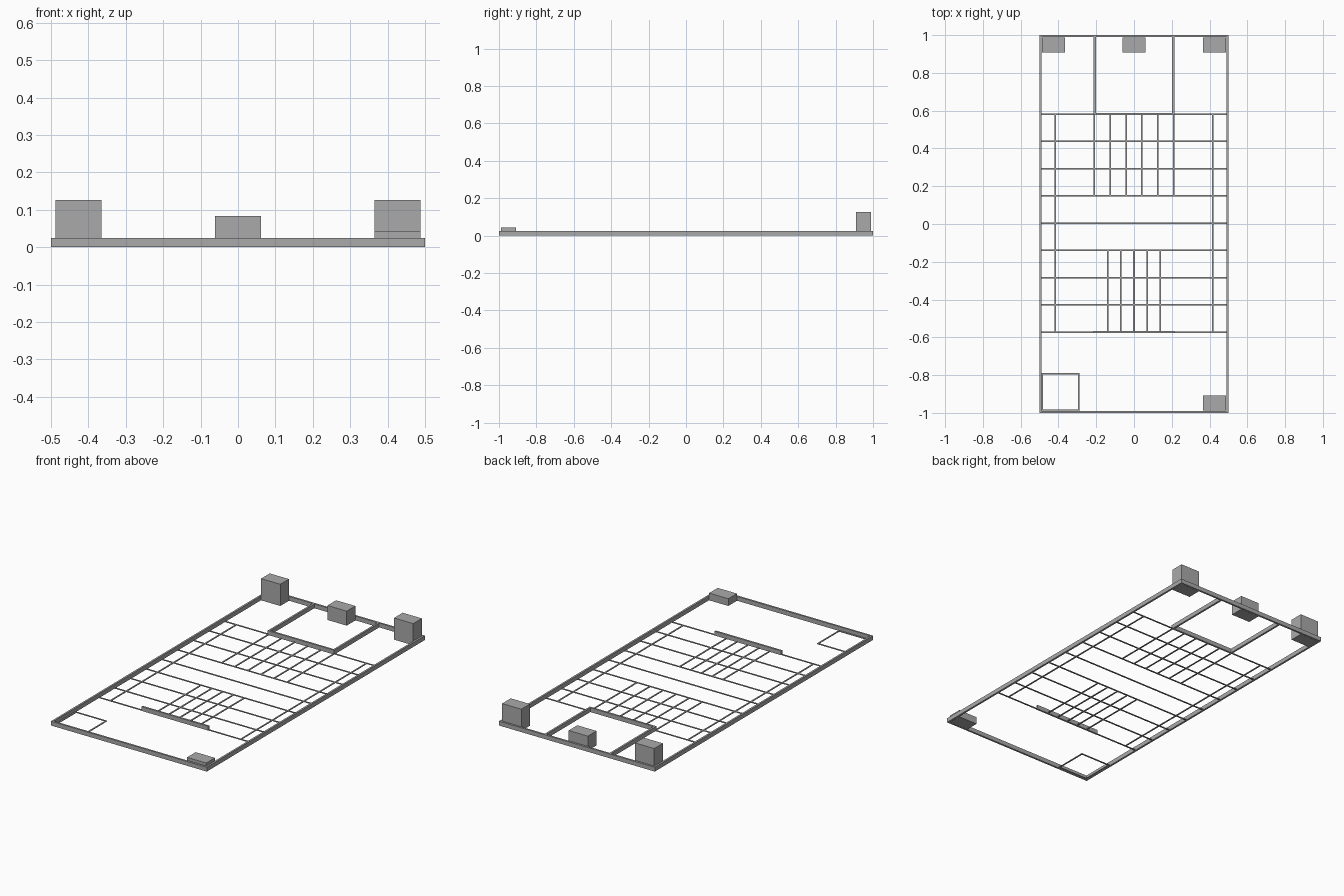
import bpy

if "Cube" in bpy.data.objects:
    bpy.data.objects.remove(bpy.data.objects["Cube"])

# One plain grey for everything
grey = bpy.data.materials.new("plain grey")
grey.use_nodes = True
colour = (0.4, 0.4, 0.4, 1)
grey.diffuse_color = colour
grey.node_tree.nodes["Principled BSDF"].inputs["Base Color"].default_value = colour


def block(name, x, y, top):
    """Box standing on the ground, spanning x and y, up to the given top."""
    bpy.ops.mesh.primitive_cube_add(
        size=1, location=(sum(x) / 2, sum(y) / 2, top / 2))
    ob = bpy.context.object
    ob.name = name
    ob.scale = (x[1] - x[0], y[1] - y[0], top)
    bpy.ops.object.transform_apply(location=False, rotation=False, scale=True)
    ob.data.materials.append(grey)
    return ob


def along_x(name, y, x0, x1, width, top):
    return block(name, (x0, x1), (y - width / 2, y + width / 2), top)


def along_y(name, x, y0, y1, width, top):
    return block(name, (x - width / 2, x + width / 2), (y0, y1), top)


WALL, THICK = 0.025, 0.011
LINE, LOW = 0.008, 0.004
HALF = 0.5 - THICK
BACK, STEP = 0.582, 0.1443
rows = [BACK - STEP * i for i in range(9)]
FRONT = rows[-1]

# Perimeter walls
for side, label in ((-1, "right"), (1, "left")):
    along_y(label + "_outer_wall", side * (0.5 - THICK / 2), -1, 1, THICK, WALL)
for side, label in ((-1, "front"), (1, "back")):
    along_x(label + "_outer_wall", side * (1 - THICK / 2), -HALF, HALF, THICK, WALL)

# Back room and front partition
for side, label in ((-1, "right"), (1, "left")):
    along_y(label + "_room_wall", side * 0.208, BACK, 1 - THICK, THICK, WALL)
along_x("room_front_wall", BACK, -0.2135, 0.2135, THICK, WALL)
along_x("front_partition", FRONT, -0.2135, 0.2135, THICK, WALL)

# Floor strips: cross rows, long aisles and the two stall groups
for y in rows:
    along_x("cross_strip", y, -HALF, HALF, LINE, LOW)
for x in (-0.418, 0.418):
    along_y("aisle_strip", x, FRONT, BACK, LINE, LOW)
for i in range(6):
    along_y("back_stall_strip", -0.21 + 0.084 * i, rows[3], BACK, LINE, LOW)
for i in range(5):
    along_y("front_stall_strip", -0.139 + 0.0695 * i, FRONT, rows[5], LINE, LOW)

# Marked square in the front right corner
for y in (-0.985, -0.792):
    along_x("corner_square_strip", y, -HALF, -0.288, LINE, LOW)
for x in (-0.485, -0.292):
    along_y("corner_square_strip", x, -0.985, -0.792, LINE, LOW)

# Standing blocks along the back, and the low one at the front
for side, label in ((-1, "right"), (1, "left")):
    block(label + "_tall_block", sorted((side * 0.365, side * 0.488)), (0.909, 0.988), 0.126)
block("middle_block", (-0.062, 0.061), (0.909, 0.988), 0.084)
block("front_low_block", (0.365, 0.488), (-0.988, -0.909), 0.042)
